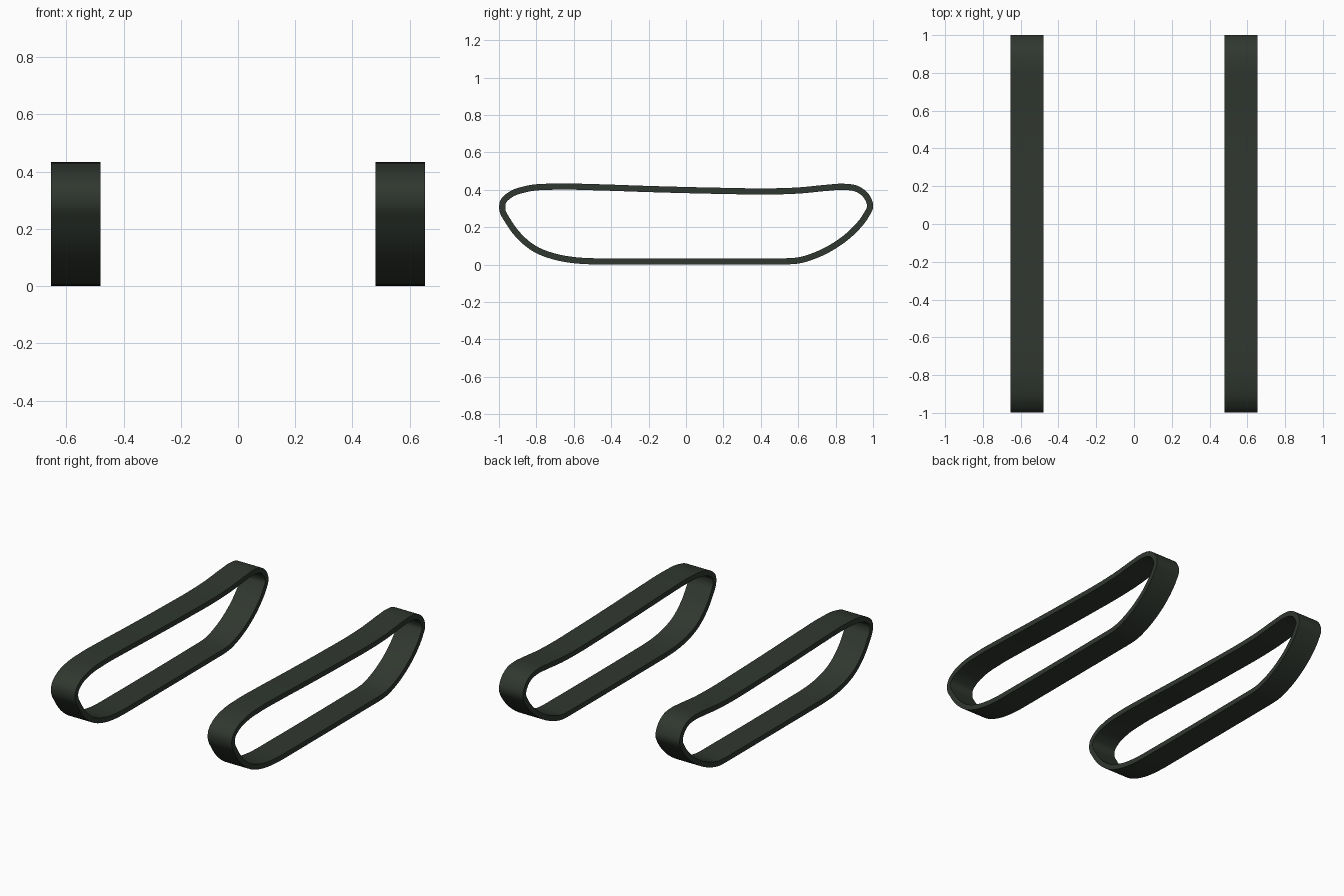
import bpy, bmesh, math
from mathutils import Vector
from mathutils.geometry import interpolate_bezier

cube = bpy.data.objects.get("Cube")
if cube:
    bpy.data.objects.remove(cube, do_unlink=True)

THICK = 0.033            # belt thickness
INNER_X, OUTER_X = 0.48, 0.654
STEPS = 6                # subdivisions per path segment

# Centre line of the belt (y, z), counter-clockwise from the rear of the ground run
PATH = [(0.54, 0.0175), (0.60, 0.022), (0.68, 0.045), (0.80, 0.105), (0.90, 0.185),
        (0.962, 0.262), (0.984, 0.31), (0.965, 0.365), (0.92, 0.402), (0.84, 0.416),
        (0.76, 0.411), (0.60, 0.396), (0.45, 0.391), (0.20, 0.394), (-0.20, 0.404),
        (-0.50, 0.414), (-0.70, 0.417), (-0.85, 0.405), (-0.94, 0.373), (-0.978, 0.335),
        (-0.982, 0.295), (-0.95, 0.23), (-0.89, 0.15), (-0.81, 0.085), (-0.70, 0.042),
        (-0.60, 0.024), (-0.50, 0.0175), (-0.40, 0.0168), (0.45, 0.0168)]

rubber = bpy.data.materials.new("dark green rubber")
rubber.use_nodes = True
COLOUR = (0.030, 0.039, 0.029, 1)
rubber.diffuse_color = COLOUR
rubber.node_tree.nodes["Principled BSDF"].inputs["Base Color"].default_value = COLOUR


def smooth_loop(points):
    """Closed smooth curve through the points."""
    pts = [Vector(p) for p in points]
    n = len(pts)
    tangents = []
    for i in range(n):
        a, b = pts[i] - pts[i - 1], pts[(i + 1) % n] - pts[i]
        tangents.append((a / a.length_squared + b / b.length_squared).normalized())
    loop = []
    for i in range(n):
        p, q = pts[i], pts[(i + 1) % n]
        h = (q - p).length / 3
        knots = [p, p + tangents[i] * h, q - tangents[(i + 1) % n] * h, q]
        loop += interpolate_bezier(*[v.to_3d() for v in knots], STEPS + 1)[:-1]
    return [v.to_2d() for v in loop]


def make_belt(name, x0, x1):
    """Sweep a flat rectangular section round the loop."""
    loop = smooth_loop(PATH)
    n = len(loop)
    bm = bmesh.new()
    rings = []
    for i, p in enumerate(loop):
        t = (loop[(i + 1) % n] - loop[i - 1]).normalized()
        out = Vector((t.y, -t.x)) * THICK / 2
        section = [(x0, p + out), (x1, p + out), (x1, p - out), (x0, p - out)]
        rings.append([bm.verts.new((x, v.x, max(v.y, 0))) for x, v in section])
    for i in range(n):
        a, b = rings[i], rings[(i + 1) % n]
        for k in range(4):
            m = (k + 1) % 4
            bm.faces.new((a[k], a[m], b[m], b[k]))
    bmesh.ops.recalc_face_normals(bm, faces=bm.faces)
    mesh = bpy.data.meshes.new(name)
    bm.to_mesh(mesh)
    bm.free()
    mesh.materials.append(rubber)
    obj = bpy.data.objects.new(name, mesh)
    bpy.context.collection.objects.link(obj)
    bpy.ops.object.select_all(action='DESELECT')
    obj.select_set(True)
    bpy.context.view_layer.objects.active = obj
    bpy.ops.object.shade_smooth_by_angle(angle=math.radians(40))


make_belt("left_track_belt", INNER_X, OUTER_X)
make_belt("right_track_belt", -OUTER_X, -INNER_X)
